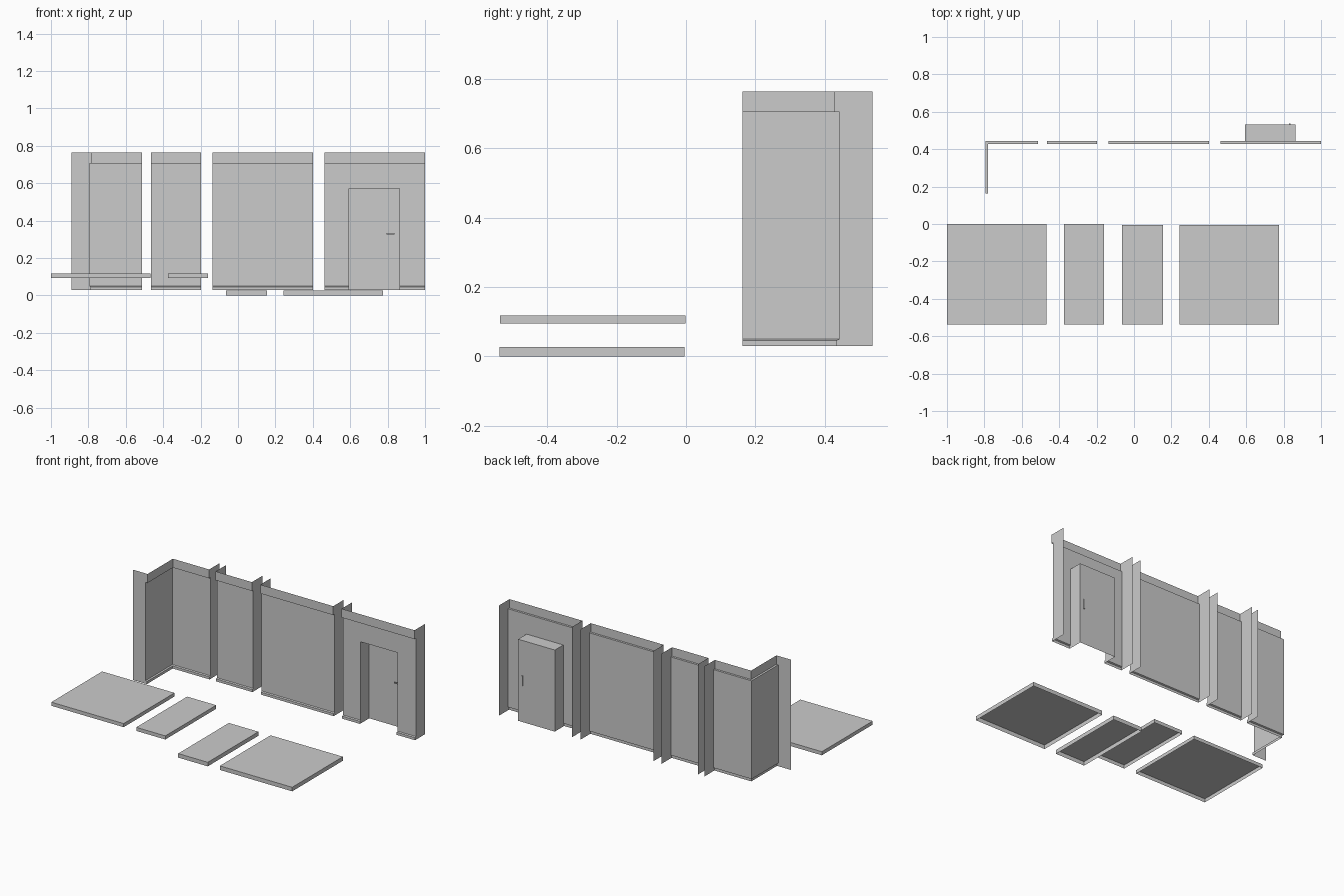
import bpy, bmesh, math

if "Cube" in bpy.data.objects:
    bpy.data.objects.remove(bpy.data.objects["Cube"])

FRONT, BACK = 0.429, 0.109          # wall front plane, flange depth behind it
DOOR_X0, DOOR_X1, DOOR_TOP, DOOR_Y = 0.594, 0.864, 0.572, 0.532
# wall cross-section: (depth behind the front plane, height)
PROFILE = [(0.005, 0.029), (0.005, 0.046), (0.014, 0.05), (0.014, 0.704),
           (0, 0.704), (0, 0.763)]
LINTEL = [(0.014, DOOR_TOP)] + PROFILE[3:]


def make(name, polys):
    bm = bmesh.new()
    for poly in polys:
        bm.faces.new([bm.verts.new(p) for p in poly])
    bmesh.ops.remove_doubles(bm, verts=bm.verts, dist=1e-5)
    me = bpy.data.meshes.new(name)
    bm.to_mesh(me)
    bm.free()
    ob = bpy.data.objects.new(name, me)
    bpy.context.collection.objects.link(ob)
    return ob


def along_x(x):
    return lambda d, z: (x, FRONT + d, z)


def strip(a, b, prof=PROFILE):
    """Sheet of the profile between two stations"""
    return [[a(*p), b(*p), b(*q), a(*q)] for p, q in zip(prof, prof[1:])]


def flange(at, flip, prof=PROFILE, back=BACK):
    pts = [at(*p) for p in prof] + [at(back, prof[-1][1]), at(back, prof[0][1])]
    return pts[::-1] if flip else pts


def wall(name, x0, x1):
    a, b = along_x(x0), along_x(x1)
    return make(name, strip(a, b) + [flange(a, True), flange(b, False)])


def box(name, lo, hi, bottom=True):
    (x0, y0, z0), (x1, y1, z1) = lo, hi
    base = [(x0, y0), (x1, y0), (x1, y1), (x0, y1)]
    polys = [[(*p, z0), (*q, z0), (*q, z1), (*p, z1)]
             for p, q in zip(base, base[1:] + base[:1])]
    polys.append([(*p, z1) for p in base])
    if bottom:
        polys.append([(*p, z0) for p in base[::-1]])
    return make(name, polys)


# straight walls
wall("narrow_wall", -0.465, -0.198)
wall("wide_wall", -0.136, 0.401)

# inside corner wall, mitred where the two legs meet
end = lambda d, z: (-0.78 - d, 0.163, z)
corner = lambda d, z: (-0.78 - d, FRONT + d, z)
right = along_x(-0.513)
make("corner_wall", strip(end, corner) + strip(corner, right)
     + [flange(end, True), flange(right, False)])

# wall with doorway, jambs, head and recessed door leaf
a, l, r, b = map(along_x, (0.463, DOOR_X0, DOOR_X1, 1.0))
make("door_wall", strip(a, l) + strip(l, r, LINTEL) + strip(r, b)
     + [flange(a, True), flange(b, False)])
jamb = PROFILE[:3] + [(0.014, DOOR_TOP)]
depth = DOOR_Y - FRONT
make("door_frame", [flange(l, False, jamb, depth), flange(r, True, jamb, depth),
     [l(0.014, DOOR_TOP), l(depth, DOOR_TOP), r(depth, DOOR_TOP), r(0.014, DOOR_TOP)]])
make("door_leaf", [[l(depth, 0.029), r(depth, 0.029),
                    r(depth, DOOR_TOP), l(depth, DOOR_TOP)]])

# door furniture
box("lock_plate", (0.828, 0.529, 0.27), (0.837, 0.537, 0.338))
box("handle_stem", (0.829, 0.507, 0.326), (0.836, 0.53, 0.333))
box("handle_lever", (0.794, 0.505, 0.326), (0.837, 0.511, 0.333))

# floor tiles: open underneath
for name, x0, x1, y0, y1, z0, z1 in [
        ("raised_wide_floor", -1.0, -0.467, -0.536, -0.001, 0.094, 0.118),
        ("raised_narrow_floor", -0.374, -0.16, -0.536, -0.001, 0.094, 0.118),
        ("low_narrow_floor", -0.064, 0.154, -0.538, -0.005, 0, 0.027),
        ("low_wide_floor", 0.243, 0.776, -0.538, -0.005, 0, 0.027)]:
    box(name, (x0, y0, z0), (x1, y1, z1), bottom=False)
